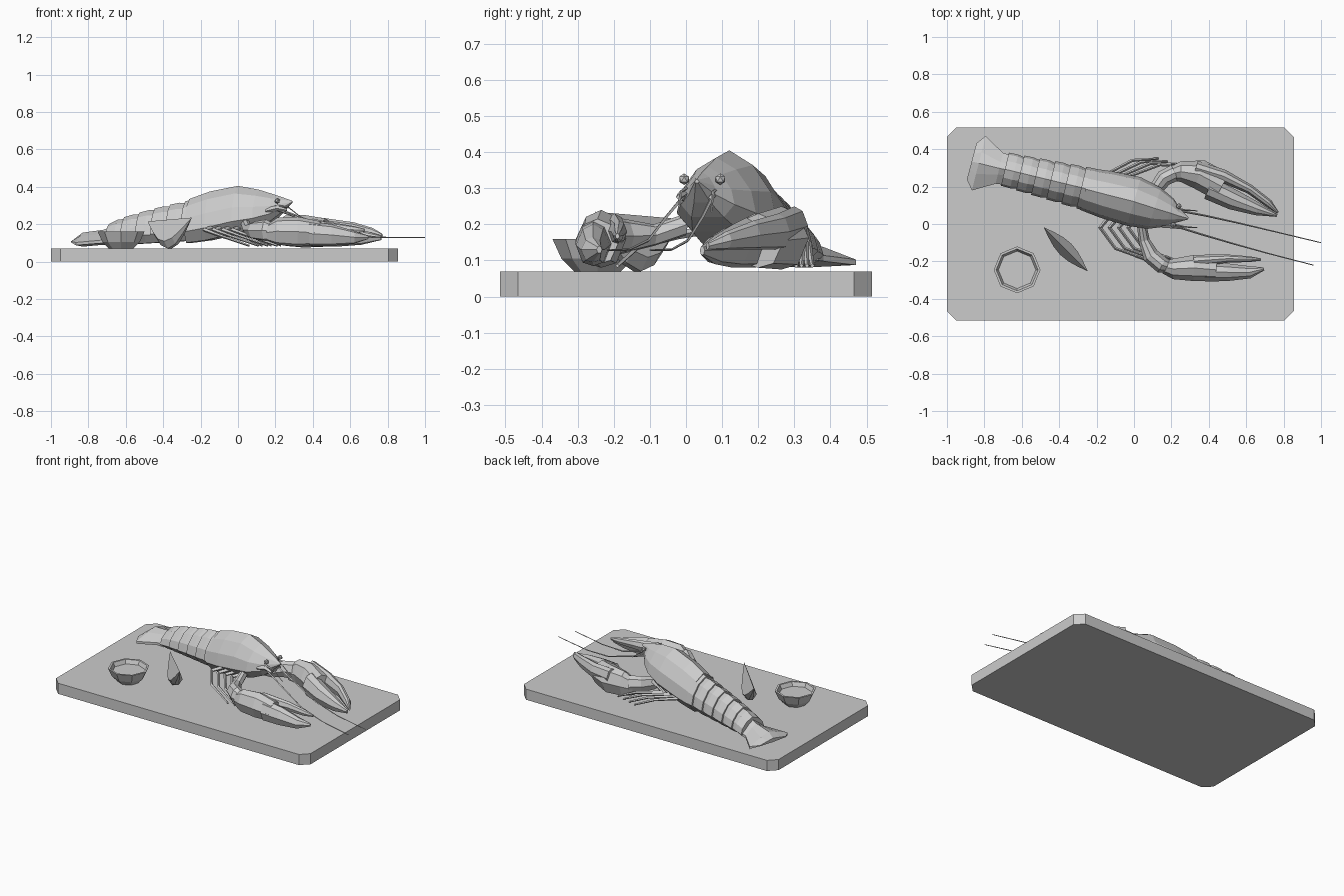
import bpy, bmesh, math
from mathutils import Vector

cube = bpy.data.objects.get("Cube")
if cube:
    bpy.data.objects.remove(cube)

grey = bpy.data.materials.new("plain_grey")
grey.use_nodes = True
grey.diffuse_color = (0.6, 0.6, 0.6, 1)
grey.node_tree.nodes["Principled BSDF"].inputs["Base Color"].default_value = (0.6, 0.6, 0.6, 1)


def mirrored(half):
    """Close a half profile of (side, height) points by mirroring it."""
    return half + [(-u, v) for u, v in reversed(half) if u > 0]


SHELL = mirrored([(0, 1), (.5, .84), (.88, .55), (1, .25), (.6, 0)])
CLAW = mirrored([(0, 1), (.6, .88), (1, .5), (.6, .08), (0, 0)])
FAN = mirrored([(0, 1), (.4, .75), (1, .3), (1, .1), (0, 0)])
ROD = mirrored([(0, 1), (1, .5), (0, 0)])
WEDGE = mirrored([(0, 1), (1, .25), (.35, 0)])


def finish(name, bm):
    bmesh.ops.recalc_face_normals(bm, faces=bm.faces)
    mesh = bpy.data.meshes.new(name)
    bm.to_mesh(mesh)
    bm.free()
    mesh.materials.append(grey)
    obj = bpy.data.objects.new(name, mesh)
    bpy.context.collection.objects.link(obj)
    return obj


def loft(name, stations, profile):
    """Skin a profile through stations of (x, y, bottom, top, half width)."""
    bm = bmesh.new()
    rings = []
    for i, (x, y, low, high, w) in enumerate(stations):
        a, b = stations[max(i - 1, 0)], stations[min(i + 1, len(stations) - 1)]
        t = Vector((b[0] - a[0], b[1] - a[1])).normalized()
        rings.append([bm.verts.new((x - t.y * w * u, y + t.x * w * u, low + (high - low) * v))
                      for u, v in profile])
    n = len(profile)
    for r, s in zip(rings, rings[1:]):
        for k in range(n):
            bm.faces.new((r[k], r[(k + 1) % n], s[(k + 1) % n], s[k]))
    bm.faces.new(rings[0])
    bm.faces.new(rings[-1])
    return finish(name, bm)


def rod(name, points, radius):
    """Thin tapering limb through 3D points."""
    last = len(points) - 1
    sizes = [radius * (1 - .6 * i / last) for i in range(last + 1)]
    return loft(name, [(x, y, z - r, z + r, r) for (x, y, z), r in zip(points, sizes)], ROD)


def stacked_rings(name, rings, centre, sides):
    """Turned shape from (radius, z) rings, capped at both ends."""
    bm = bmesh.new()
    loops = [[bm.verts.new((centre[0] + r * math.cos(math.tau * k / sides),
                            centre[1] + r * math.sin(math.tau * k / sides), z))
              for k in range(sides)] for r, z in rings]
    for a, b in zip(loops, loops[1:]):
        for k in range(sides):
            j = (k + 1) % sides
            bm.faces.new((a[k], a[j], b[j], b[k]))
    bm.faces.new(loops[0])
    bm.faces.new(loops[-1])
    return finish(name, bm)


# Board with clipped corners
bm = bmesh.new()
x0, x1, y1, c = -1, .855, .515, .05
outline = [(x0 + c, -y1), (x1 - c, -y1), (x1, -y1 + c), (x1, y1 - c),
           (x1 - c, y1), (x0 + c, y1), (x0, y1 - c), (x0, -y1 + c)]
base = bm.faces.new([bm.verts.new((x, y, 0)) for x, y in outline])
raised = bmesh.ops.extrude_face_region(bm, geom=[base])
bmesh.ops.translate(bm, vec=(0, 0, .07),
                    verts=[g for g in raised["geom"] if isinstance(g, bmesh.types.BMVert)])
if base.is_valid is False or len(bm.faces) < 10:
    bm.faces.new([v for v in bm.verts if v.co.z < .01])
finish("board", bm)

# Filled sauce bowl
stacked_rings("bowl", [(.065, .07), (.1, .105), (.125, .16), (.112, .16), (.1, .135)],
              (-.625, -.245), 8)

# Fruit wedge resting on its rind
start, end = Vector((-.48, -.02, .215)), Vector((-.25, -.25, .235))
slices = []
for i in range(7):
    p = start.lerp(end, i / 6)
    s = max(math.sin(math.pi * i / 6), .04)
    slices.append((p.x, p.y, p.z - .155 * s, p.z, .042 * s))
loft("fruit_wedge", slices, WEDGE)

# Overlapping abdomen segments, each flared at the rear
for i in range(6):
    def station(t, flare):
        return (-.69 + .49 * t, .293 - .118 * t, .085 + .03 * t,
                .195 + .14 * t ** .75 + flare, .085 + .028 * t + flare)
    t = i / 6
    loft(f"abdomen_segment_{i + 1}",
         [station(t, .006), station(t + .1, .005), station(t + .2, -.008)], SHELL)

# Carapace with pointed snout
loft("carapace", [(-.26, .187, .1, .335, .115), (-.15, .158, .115, .375, .128),
                  (0, .12, .15, .405, .135), (.11, .084, .18, .385, .115),
                  (.19, .06, .22, .36, .078), (.235, .045, .26, .345, .04),
                  (.29, .03, .315, .325, .006)], SHELL)

# Tail fan
loft("tail_fan", [(-.67, .287, .09, .19, .08), (-.72, .298, .09, .17, .085),
                  (-.83, .325, .08, .155, .15), (-.868, .335, .1, .125, .1)], FAN)

# Large claws: arm, palm, fixed finger and moving finger
loft("right_arm", [(.04, .0, .17, .23, .025), (.055, -.09, .14, .2, .03),
                   (.09, -.17, .12, .215, .045), (.15, -.22, .11, .225, .045),
                   (.2, -.235, .12, .2, .03)], CLAW)
loft("right_palm", [(.16, -.23, .11, .2, .035), (.21, -.24, .09, .235, .055),
                    (.32, -.235, .08, .24, .07), (.44, -.245, .09, .215, .06)], CLAW)
loft("right_fixed_finger", [(.38, -.255, .085, .215, .053), (.5, -.258, .085, .2, .047),
                            (.62, -.258, .095, .165, .033), (.695, -.24, .12, .14, .008)], CLAW)
loft("right_moving_finger", [(.32, -.198, .14, .23, .033), (.5, -.185, .15, .21, .022),
                             (.62, -.188, .15, .19, .015), (.68, -.19, .16, .175, .006)], CLAW)
loft("left_arm", [(.06, .12, .16, .22, .025), (.11, .18, .13, .21, .035),
                  (.16, .245, .12, .225, .045), (.22, .275, .11, .225, .045)], CLAW)
loft("left_palm", [(.19, .265, .1, .2, .035), (.25, .28, .085, .245, .055),
                   (.35, .265, .075, .25, .08), (.47, .2, .08, .23, .08)], CLAW)
loft("left_fixed_finger", [(.4, .19, .08, .23, .06), (.53, .13, .08, .2, .055),
                           (.66, .08, .09, .17, .035), (.765, .045, .115, .14, .007)], CLAW)
loft("left_moving_finger", [(.33, .3, .14, .25, .04), (.48, .255, .13, .23, .035),
                            (.62, .185, .13, .21, .025), (.72, .11, .13, .18, .022),
                            (.77, .06, .13, .15, .006)], CLAW)

# Four folded walking legs on each side
for i in range(4):
    s = .05 * i
    rod(f"right_leg_{i + 1}", [(-.1 + s, .08, .19), (-.18 + s, -.02, .17),
                               (-.1 + s, -.13, .14), (.06 + s, -.19, .085)], .014)
    rod(f"left_leg_{i + 1}", [(-.05 + s, .2, .19), (-.16 + s, .26, .17),
                              (-.01 + s, .34 - s * .15, .15), (.13 + s, .35 - s * .3, .085)], .014)

# Eyes, feelers and antennae, paired across the head
for side, name in ((1, "left"), (-1, "right")):
    y = .045 + .045 * side
    bm = bmesh.new()
    bmesh.ops.create_icosphere(bm, subdivisions=1, radius=.016)
    bmesh.ops.translate(bm, verts=bm.verts, vec=(.225 + .015 * side, y + .005 * side, .325))
    finish(name + "_eye", bm)
    rod(name + "_feeler_base", [(.15, y, .27), (.21, y - .01, .285), (.26, y - .02, .275)], .02)
    rod(name + "_short_feeler", [(.2, y, .3), (.27, y - .015, .29), (.34, y - .02, .235)], .006)
antenna_paths = {
    "left": [(.22, .075, .28), (.38, .045, .22), (.56, .005, .155), (.75, -.04, .13), (1, -.1, .128)],
    "right": [(.2, -.005, .28), (.36, -.055, .22), (.53, -.105, .155), (.72, -.158, .13), (.96, -.22, .128)]}
for side, path in antenna_paths.items():
    rod(side + "_antenna", path, .006)
